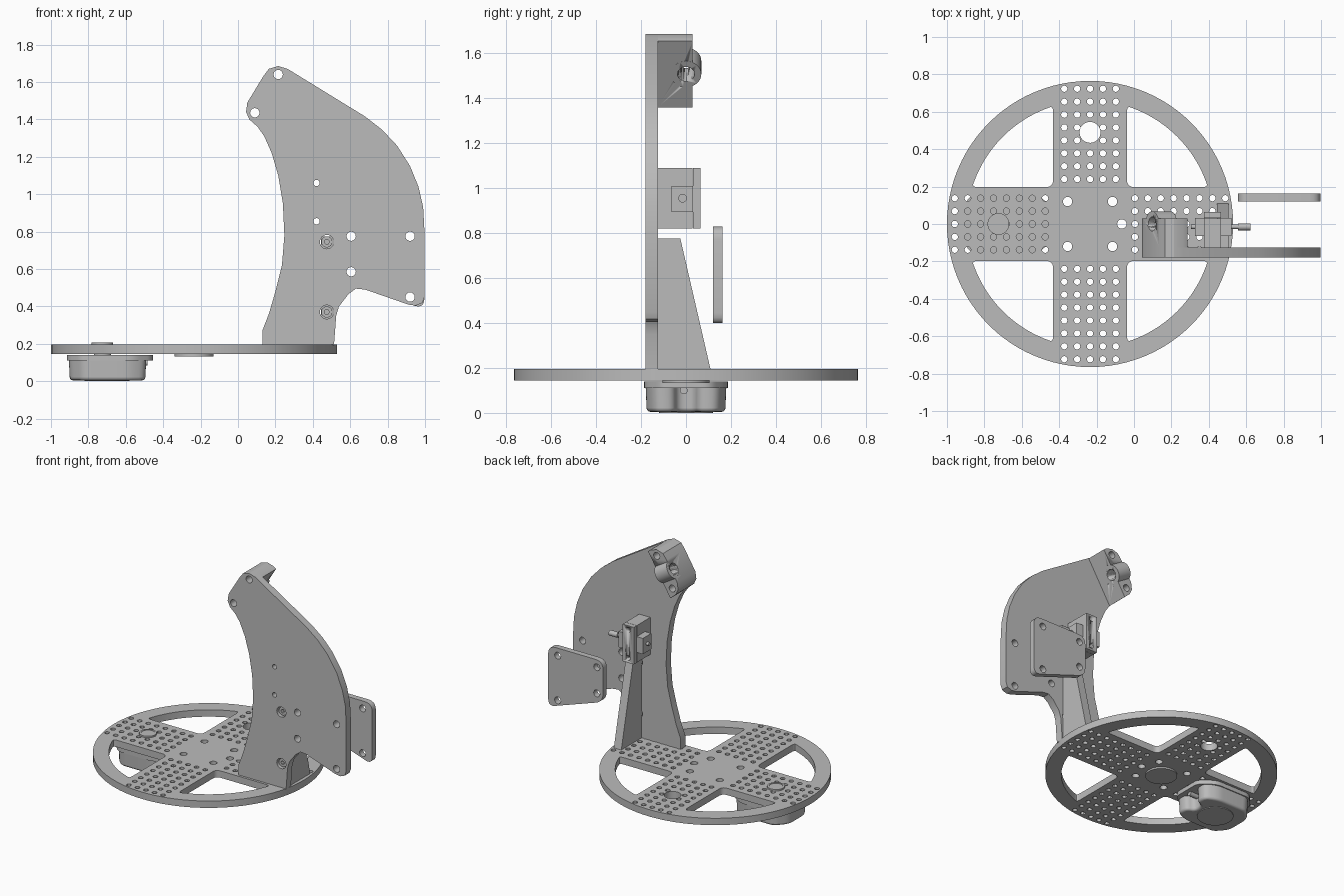
import bpy, bmesh, math
from mathutils import Vector, Matrix

cube = bpy.data.objects.get("Cube")
if cube:
    bpy.data.objects.remove(cube)

grey = bpy.data.materials.new("plain_grey")
grey.use_nodes = True
grey.diffuse_color = (0.5, 0.5, 0.5, 1)
grey.node_tree.nodes["Principled BSDF"].inputs["Base Color"].default_value = (0.5, 0.5, 0.5, 1)
UPRIGHT = Matrix.Rotation(math.pi / 2, 4, 'X')


def finish(obj):
    """Give the part its material and smooth its round walls."""
    obj.data.materials.clear()
    obj.data.materials.append(grey)
    bpy.ops.object.select_all(action='DESELECT')
    obj.select_set(True)
    bpy.context.view_layer.objects.active = obj
    bpy.ops.object.shade_smooth_by_angle(angle=math.radians(30))
    return obj


def circle(x, y, r, n=16):
    return [(x + r * math.cos(math.tau * i / n), y + r * math.sin(math.tau * i / n)) for i in range(n)]


def rounded(points, r, steps=5):
    """Round every corner of a polygon."""
    pts, out = [Vector(p) for p in points], []
    for i, p in enumerate(pts):
        a, b = pts[i - 1] - p, pts[(i + 1) % len(pts)] - p
        a = p + a.normalized() * min(r, a.length * 0.45)
        b = p + b.normalized() * min(r, b.length * 0.45)
        for k in range(steps + 1):
            t = k / steps
            out.append((a * (1 - t) ** 2 + p * 2 * t * (1 - t) + b * t * t)[:])
    return out


def slab(name, loops, low, high, upright=False):
    """Extrude an outline with holes along z, or along y when upright."""
    curve = bpy.data.curves.new(name, 'CURVE')
    curve.dimensions, curve.fill_mode = '2D', 'BOTH'
    curve.extrude = (high - low) / 2
    for loop in loops:
        s = curve.splines.new('POLY')
        s.points.add(len(loop) - 1)
        for point, (x, y) in zip(s.points, loop):
            point.co = (x, y, 0, 1)
        s.use_cyclic_u = True
    temp = bpy.data.objects.new(name + "_curve", curve)
    bpy.context.collection.objects.link(temp)
    bpy.context.view_layer.update()
    mesh = bpy.data.meshes.new_from_object(temp.evaluated_get(bpy.context.evaluated_depsgraph_get()))
    bpy.data.objects.remove(temp)
    mid = (low + high) / 2
    mesh.transform(Matrix.Translation((0, mid, 0)) @ UPRIGHT if upright else Matrix.Translation((0, 0, mid)))
    bm = bmesh.new()
    bm.from_mesh(mesh)
    bmesh.ops.remove_doubles(bm, verts=bm.verts, dist=0.0001)
    bmesh.ops.dissolve_limit(bm, angle_limit=0.01, verts=bm.verts, edges=bm.edges)
    bmesh.ops.recalc_face_normals(bm, faces=bm.faces)
    bm.to_mesh(mesh)
    bm.free()
    obj = bpy.data.objects.new(name, mesh)
    bpy.context.collection.objects.link(obj)
    return finish(obj)


def rod(name, start, end, r, n=32):
    start, end = Vector(start), Vector(end)
    bpy.ops.mesh.primitive_cylinder_add(vertices=n, radius=r, depth=(end - start).length, location=(start + end) / 2)
    obj = bpy.context.object
    obj.rotation_euler = (end - start).to_track_quat('Z', 'Y').to_euler()
    obj.name = name
    return finish(obj)


def box(name, low, high):
    low, high = Vector(low), Vector(high)
    bpy.ops.mesh.primitive_cube_add(size=1, location=(low + high) / 2)
    obj = bpy.context.object
    obj.scale = high - low
    obj.name = name
    bpy.ops.object.transform_apply(location=False, rotation=False, scale=True)
    return finish(obj)


def drill(obj, start, end, r):
    cutter = rod(obj.name + "_cutter", start, end, r)
    cutter.hide_render = True
    cutter.hide_set(True)
    mod = obj.modifiers.new("hole", 'BOOLEAN')
    mod.operation, mod.solver, mod.object = 'DIFFERENCE', 'EXACT', cutter


# Round base with four windows and a perforated cross
CX, ARM, PITCH = -0.235, 0.197, 0.069
base = [circle(CX, 0, 0.765, 96)]
a0 = math.asin(ARM / 0.66)
arc = [a0 + 0.05 + (math.pi / 2 - 2 * a0 - 0.1) * i / 12 for i in range(13)]
window = [(ARM, ARM), (0.66 * math.cos(a0), ARM)]
window += [(0.66 * math.cos(a), 0.66 * math.sin(a)) for a in arc]
window += [(ARM, 0.66 * math.cos(a0))]
window = rounded(window, 0.04)
for sx in (-1, 1):
    for sy in (-1, 1):
        base.append([(CX + sx * x, sy * y) for x, y in window])
        base.append(circle(CX + sx * 0.12, sy * 0.12, 0.025))
for quarter in range(4):
    turn = Matrix.Rotation(quarter * math.pi / 2, 2)
    for row in range(8):
        for col in range(-2, 3):
            along = 0.24 + PITCH * row
            if quarter == 1 and col == 0 and row in (3, 4):
                continue
            x, y = turn @ Vector((along, col * PITCH))
            base.append(circle(CX + x, y, 0.017, 12))
base += [circle(CX, 0.49, 0.056, 32), circle(-0.065, 0, 0.025)]
slab("base_disc", base, 0.145, 0.195)
rod("hub_boss", (CX, 0, 0.133), (CX, 0, 0.147), 0.105, 48)
slab("caster_ring", [circle(-0.725, 0, 0.058, 32), circle(-0.725, 0, 0.045, 32)], 0.19, 0.206)
rod("caster_pin", (-0.725, 0, 0.13), (-0.725, 0, 0.203), 0.045)

# Caster housing below the base
half = [(-0.905, 0.09), (-0.83, 0.18), (-0.58, 0.18), (-0.49, 0.14), (-0.49, 0.06), (-0.55, 0.035)]
profile = half + [(x, -y) for x, y in reversed(half)]
housing = slab("caster_housing", [rounded(profile, 0.04)], 0.005, 0.13)
for v in housing.data.vertices:
    if v.co.z < 0.05:
        v.co.x = -0.7 + (v.co.x + 0.7) * 0.97
        v.co.y *= 0.97
bevel = housing.modifiers.new("soft_rim", 'BEVEL')
bevel.width, bevel.segments, bevel.limit_method, bevel.angle_limit = 0.015, 3, 'ANGLE', 1.0
flange = [(-0.915, 0.1), (-0.84, 0.186), (-0.56, 0.186), (-0.455, 0.11)]
slab("caster_flange", [rounded(flange + [(x, -y) for x, y in reversed(flange)], 0.04)], 0.11, 0.14)
rod("caster_side_pin", (-0.56, -0.01, 0.1), (-0.485, -0.01, 0.1), 0.017, 16)
rod("caster_foot", (-0.7, 0, 0), (-0.7, 0, 0.01), 0.12)

# Tall curved side plate
head = [(0.105, 1.36), (0.06, 1.4), (0.043, 1.44), (0.05, 1.49), (0.135, 1.63), (0.165, 1.67), (0.215, 1.685), (0.265, 1.67)]
outline = [(0.13, 0.19), (0.13, 0.27), (0.165, 0.36), (0.2, 0.48), (0.235, 0.62), (0.248, 0.78),
           (0.24, 0.95), (0.215, 1.1), (0.18, 1.22), (0.14, 1.31)] + head
outline += [(0.68, 1.415), (0.77, 1.345), (0.85, 1.26), (0.92, 1.15), (0.965, 1.04), (0.99, 0.93), (0.997, 0.8),
            (0.997, 0.45), (0.985, 0.418), (0.95, 0.404), (0.91, 0.41), (0.68, 0.49), (0.63, 0.495),
            (0.59, 0.465), (0.54, 0.4), (0.525, 0.35), (0.513, 0.19)]
top_holes = [circle(0.215, 1.64, 0.025), circle(0.09, 1.435, 0.025)]
mounts = [circle(x, z, 0.025) for x, z in ((0.605, 0.775), (0.92, 0.775), (0.605, 0.585), (0.92, 0.45))]
small = [circle(0.42, z, 0.017) for z in (0.855, 1.06)]
sockets = [circle(0.475, z, 0.037, 24) for z in (0.37, 0.745)]
slab("side_plate", [outline] + top_holes + mounts + small + sockets, -0.18, -0.125, True)
for z in (0.37, 0.745):
    slab("plate_screw", [circle(0.475, z, 0.03), circle(0.475, z, 0.014, 6)], -0.165, -0.12, True)

# Small rear plate carrying the same four mounting holes
rear = rounded([(0.555, 0.83), (0.997, 0.83), (0.997, 0.385), (0.555, 0.535)], 0.06)
slab("rear_plate", [rear] + mounts, 0.12, 0.162, True)

# Sloped gusset behind the side plate
gusset = slab("gusset", [[(-0.125, 0.19), (0.11, 0.19), (-0.025, 0.775), (-0.125, 0.775)]], 0.445, 0.505)
gusset.data.transform(Matrix(((0, 0, 1, 0), (1, 0, 0, 0), (0, 1, 0, 0), (0, 0, 0, 1))))

# Clamp block and tilted sleeve at the top
block = slab("clamp_block", [head + [(0.285, 1.655)]] + top_holes, -0.126, 0.03, True)
inner, outer = Vector((0.195, 0, 1.507)), Vector((0.097, 0, 1.567))
sleeve = rod("clamp_sleeve", inner, outer, 0.068)
step = outer - inner
for part in (block, sleeve):
    drill(part, inner - step, outer + step, 0.038)

# Switch body with its screws, guides and plunger
body = box("switch_body", (0.375, -0.126, 0.82), (0.465, 0.03, 1.09))
cap = box("switch_cap", (0.375, 0.032, 0.82), (0.465, 0.065, 1.09))
for z in (0.855, 1.06):
    for part in (body, cap):
        drill(part, (0.42, -0.2, z), (0.42, 0.1, z), 0.017)
box("switch_front_guide", (0.46, -0.065, 0.895), (0.52, 0.032, 1.01))
box("switch_back_guide", (0.325, -0.065, 0.895), (0.38, 0.032, 1.01))
rod("plunger_stem", (0.305, -0.015, 0.955), (0.56, -0.015, 0.955), 0.012, 16)
rod("plunger_tip", (0.555, -0.015, 0.955), (0.622, -0.015, 0.955), 0.019, 20)
